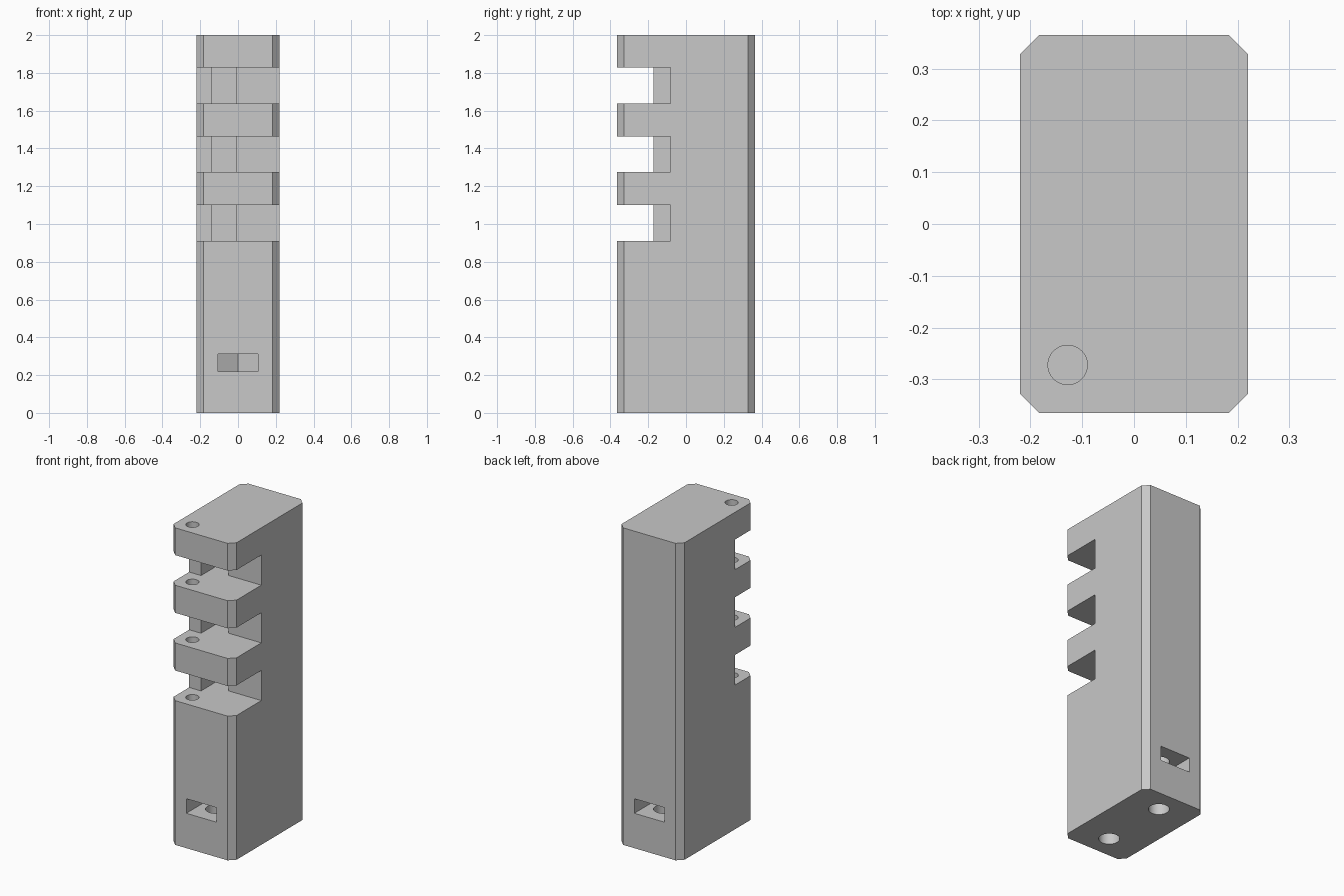
import bpy, bmesh, math

cube = bpy.data.objects.get("Cube")
if cube:
    bpy.data.objects.remove(cube)

grey = bpy.data.materials.new("plain grey")
grey.use_nodes = True
grey.diffuse_color = (0.58, 0.58, 0.58, 1)
grey.node_tree.nodes["Principled BSDF"].inputs["Base Color"].default_value = (0.58, 0.58, 0.58, 1)


def prism(name, outline, z0, z1):
    """Extrude a plan outline from z0 to z1."""
    bm = bmesh.new()
    base = bm.faces.new([bm.verts.new((x, y, z0)) for x, y in outline])
    top = bmesh.ops.extrude_face_region(bm, geom=[base])["geom"]
    for v in top:
        if isinstance(v, bmesh.types.BMVert):
            v.co.z = z1
    bmesh.ops.recalc_face_normals(bm, faces=bm.faces)
    mesh = bpy.data.meshes.new(name)
    bm.to_mesh(mesh)
    bm.free()
    mesh.materials.append(grey)
    obj = bpy.data.objects.new(name, mesh)
    bpy.context.collection.objects.link(obj)
    return obj


def circle(x, y, r, n=48):
    return [(x + r * math.cos(i * math.tau / n), y + r * math.sin(i * math.tau / n))
            for i in range(n)]


def cut(target, outline, z0, z1):
    """Subtract a prism from the target and remove the cutter."""
    cutter = prism("cutter", outline, z0, z1)
    cutter.hide_render = True
    mod = target.modifiers.new("cut", "BOOLEAN")
    mod.operation = "DIFFERENCE"
    mod.solver = "EXACT"
    mod.object = cutter
    bpy.context.view_layer.objects.active = target
    bpy.ops.object.modifier_apply(modifier=mod.name)
    bpy.data.objects.remove(cutter)


# Tall block with chamfered vertical corners
W, D, C = 0.22, 0.365, 0.037
block = prism("notched_block", [
    (-W + C, -D), (W - C, -D), (W, -D + C), (W, D - C),
    (W - C, D), (-W + C, D), (-W, D - C), (-W, -D + C)], 0, 2)

# Three stepped front notches, each with a deep pocket
notch = [(-0.3, -0.5), (0.3, -0.5), (0.3, -0.082), (-0.01, -0.082),
         (-0.01, 0.05), (-0.137, 0.05), (-0.137, -0.173), (-0.3, -0.173)]
for i in range(3):
    z = 0.91 + i * 0.364
    cut(block, notch, z, z + 0.19)

# Pin hole down through the shelves
cut(block, circle(-0.128, -0.272, 0.038), 0.55, 2.1)

# Nut slots with pointed inner ends, and screw holes from below
H = 0.105
R = H / math.cos(math.pi / 6)
for s in (-1, 1):
    y = s * 0.22
    slot = [(-H, s * 0.5), (H, s * 0.5), (H, y - s * R / 2),
            (0, y - s * R), (-H, y - s * R / 2)]
    cut(block, slot, 0.22, 0.312)
    cut(block, circle(0, y, 0.06), -0.1, 0.45)

# Smooth the round holes, keep edges sharp
bpy.ops.object.select_all(action="DESELECT")
block.select_set(True)
bpy.context.view_layer.objects.active = block
bpy.ops.object.shade_smooth_by_angle(angle=math.radians(30))
